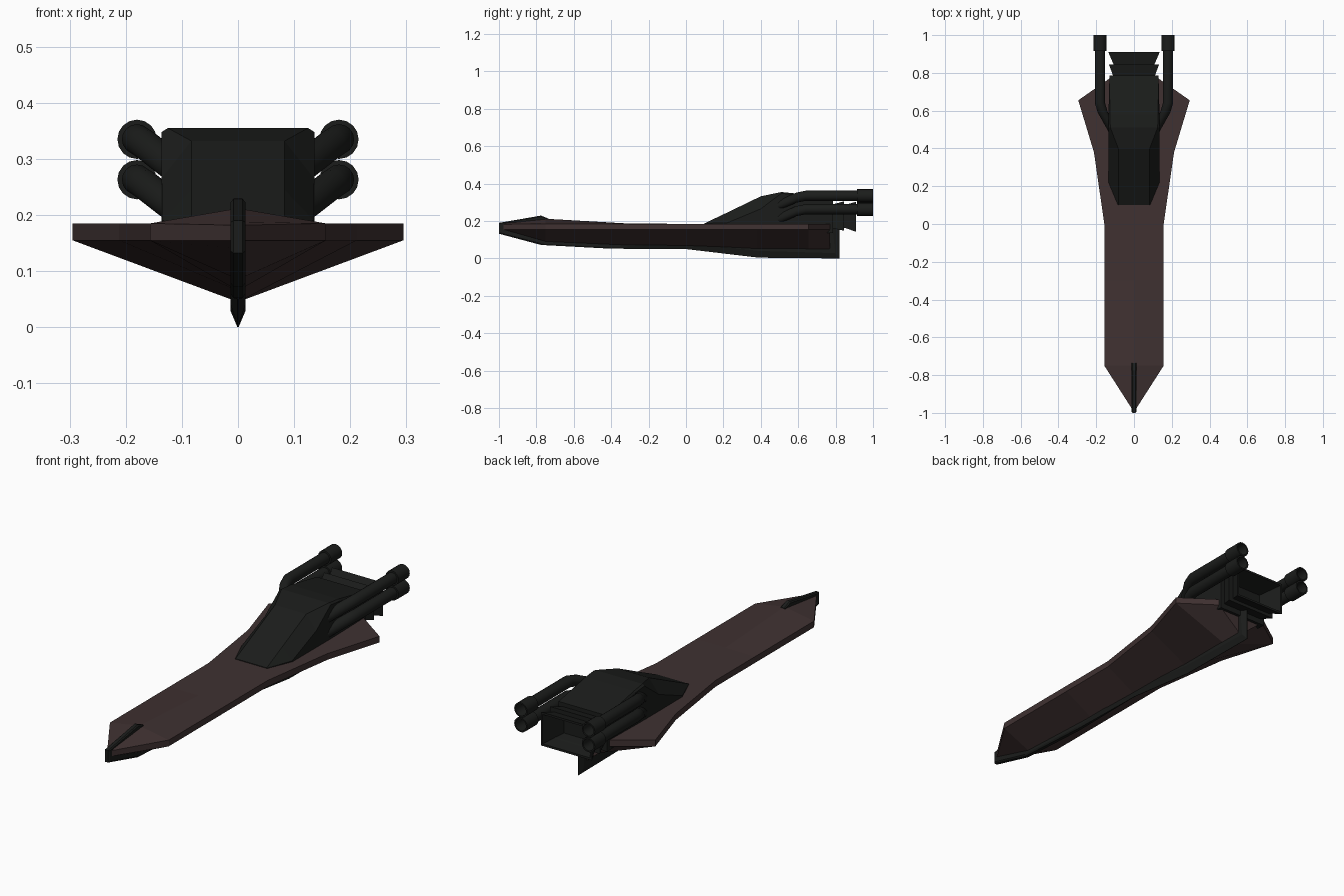
import bpy, bmesh, math
from mathutils import Vector


def material(name, rgb):
    m = bpy.data.materials.new(name)
    m.diffuse_color = (*rgb, 1)
    return m


HULL = material("hull_brown", (0.05, 0.031, 0.031))
DARK = material("dark_metal", (0.011, 0.012, 0.011))


def loft(name, rings, mat):
    """Skin a series of equal-length closed rings and cap both ends."""
    bm = bmesh.new()
    rows = [[bm.verts.new(p) for p in r] for r in rings]
    n = len(rows[0])
    for a, b in zip(rows, rows[1:]):
        for i in range(n):
            j = (i + 1) % n
            bm.faces.new((a[i], a[j], b[j], b[i]))
    bm.faces.new(rows[0][::-1])
    bm.faces.new(rows[-1])
    bmesh.ops.recalc_face_normals(bm, faces=bm.faces)
    me = bpy.data.meshes.new(name)
    bm.to_mesh(me)
    bm.free()
    me.materials.append(mat)
    ob = bpy.data.objects.new(name, me)
    bpy.context.collection.objects.link(ob)
    return ob


# Hull: y, half width, deck centre z, edge top z, edge bottom z, bottom centre z
stations = [
    (-0.98, 0.010, 0.188, 0.182, 0.155, 0.140),
    (-0.75, 0.157, 0.212, 0.185, 0.155, 0.085),
    (-0.30, 0.157, 0.186, 0.185, 0.155, 0.065),
    (0.00, 0.157, 0.185, 0.185, 0.155, 0.065),
    (0.38, 0.212, 0.185, 0.185, 0.155, 0.045),
    (0.655, 0.295, 0.185, 0.185, 0.155, 0.045),
    (0.77, 0.130, 0.185, 0.185, 0.155, 0.045),
]
loft("hull", [[(0, y, c), (w, y, t), (w, y, e), (0, y, b), (-w, y, e), (-w, y, t)]
              for y, w, c, t, e, b in stations], HULL)

# Keel strip wrapping bow, belly and stern: outer (y, z) and inner (y, z)
keel = [
    ((-0.735, 0.213), (-0.735, 0.195)),
    ((-0.775, 0.229), (-0.775, 0.190)),
    ((-1.000, 0.190), (-0.950, 0.172)),
    ((-1.000, 0.132), (-0.950, 0.158)),
    ((-0.775, 0.072), (-0.775, 0.120)),
    ((-0.400, 0.052), (-0.400, 0.100)),
    ((0.000, 0.050), (0.000, 0.100)),
    ((0.390, 0.004), (0.390, 0.080)),
    ((0.820, 0.000), (0.765, 0.070)),
    ((0.820, 0.160), (0.765, 0.160)),
]


def keel_ring(outer, inner, h=0.013):
    o, i = Vector((0, *outer)), Vector((0, *inner))
    s = o.lerp(i, min(0.8, 0.036 / (i - o).length)) if outer[0] > -0.3 else o.lerp(i, 0.15)
    side = Vector((h, 0, 0))
    tip = Vector((0.001 if outer[0] > -0.3 else 0.008, 0, 0))
    return [o + tip, s + side, i + side, i - side, s - side, o - tip]


loft("keel_strip", [keel_ring(o, i) for o, i in keel], DARK)

# Engine housing: y, base half width, shoulder z, top half width, top z, floor z
housing = [
    (0.10, 0.085, 0.187, 0.083, 0.188, 0.165),
    (0.22, 0.135, 0.190, 0.083, 0.245, 0.160),
    (0.40, 0.136, 0.265, 0.083, 0.332, 0.155),
    (0.51, 0.136, 0.348, 0.125, 0.355, 0.150),
    (0.58, 0.135, 0.340, 0.128, 0.348, 0.145),
    (0.785, 0.130, 0.302, 0.129, 0.308, 0.135),
]
loft("engine_housing", [[(w, y, f), (w, y, s), (t, y, z), (-t, y, z), (-w, y, s), (-w, y, f)]
                        for y, w, s, t, z, f in housing], DARK)

# Stacked flared rectangular nozzle with open mouth: y, half width, bottom z, top z
nozzle = [
    (0.77, 0.105, 0.165, 0.285),
    (0.845, 0.133, 0.148, 0.305),
    (0.845, 0.108, 0.165, 0.285),
    (0.910, 0.136, 0.142, 0.303),
    (0.910, 0.126, 0.152, 0.293),
    (0.800, 0.090, 0.172, 0.275),
]
loft("nozzle", [[(w, y, b), (w, y, t), (-w, y, t), (-w, y, b)] for y, w, b, t in nozzle], DARK)


# Exhaust pipes: bent tube with a wider hollow muzzle
def circle(centre, r, n=16):
    x, y, z = centre
    return [(x + r * math.cos(2 * math.pi * k / n), y, z + r * math.sin(2 * math.pi * k / n))
            for k in range(n)]


for side, label in ((1, "right"), (-1, "left")):
    for z, level in ((0.335, "upper"), (0.263, "lower")):
        x = 0.18 * side
        path = [
            ((0.105 * side, 0.48, z - 0.055), 0.027),
            ((0.120 * side, 0.51, z - 0.045), 0.027),
            ((0.165 * side, 0.59, z - 0.010), 0.027),
            ((x, 0.64, z), 0.027),
            ((x, 0.915, z), 0.027),
            ((x, 0.915, z), 0.035),
            ((x, 1.000, z), 0.035),
            ((x, 1.000, z), 0.028),
            ((x, 0.930, z), 0.026),
        ]
        ob = loft(f"{level}_exhaust_{label}", [circle(c, r) for c, r in path], DARK)
        bpy.ops.object.select_all(action='DESELECT')
        ob.select_set(True)
        bpy.context.view_layer.objects.active = ob
        bpy.ops.object.shade_smooth_by_angle(angle=math.radians(30))
